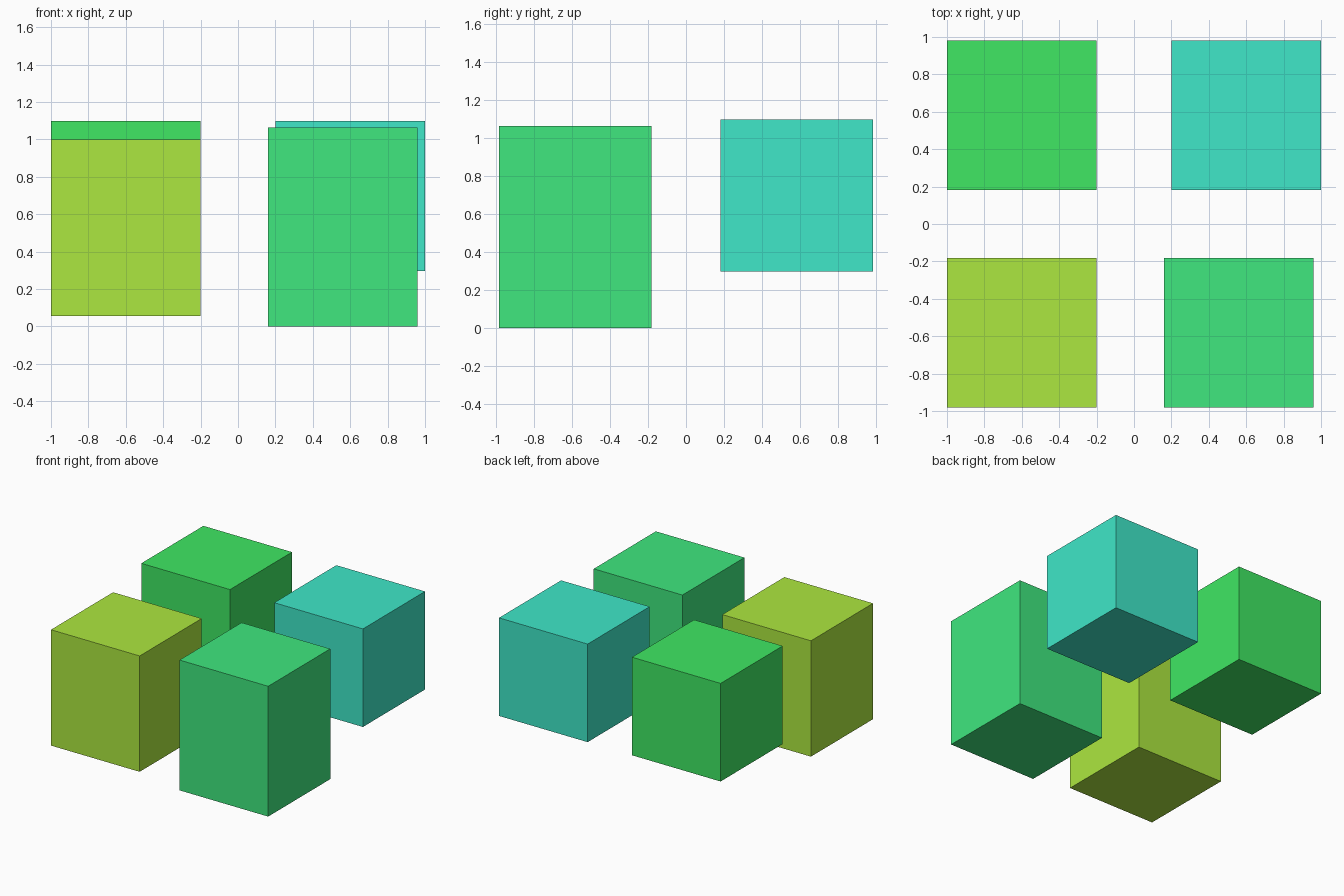
import bpy

if "Cube" in bpy.data.objects:
    bpy.data.objects.remove(bpy.data.objects["Cube"])


def block(name, x, y, z, color):
    """Box spanning the given (min, max) ranges, with its own flat colour."""
    spans = (x, y, z)
    bpy.ops.mesh.primitive_cube_add(size=1, location=[(a + b) / 2 for a, b in spans])
    ob = bpy.context.object
    ob.name = name
    ob.scale = [b - a for a, b in spans]
    bpy.ops.object.transform_apply(location=False, rotation=False, scale=True)
    mat = bpy.data.materials.new(name + "_colour")
    mat.diffuse_color = (*color, 1)
    mat.use_nodes = True
    mat.node_tree.nodes["Principled BSDF"].inputs["Base Color"].default_value = mat.diffuse_color
    ob.data.materials.append(mat)


FRONT = (-0.982, -0.182)
BACK = (0.182, 0.982)
LEFT = (-1.0, -0.2)

# Front pair: taller blocks
block("front_left_block", LEFT, FRONT, (0.055, 1.0), (0.415, 0.8, 0.05))
block("front_right_block", (0.16, 0.96), FRONT, (0.0, 1.063), (0.05, 0.8, 0.21))

# Back pair: raised cubes
block("back_left_cube", LEFT, BACK, (0.297, 1.097), (0.05, 0.8, 0.125))
block("back_right_cube", (0.2, 1.0), BACK, (0.297, 1.097), (0.05, 0.8, 0.58))
